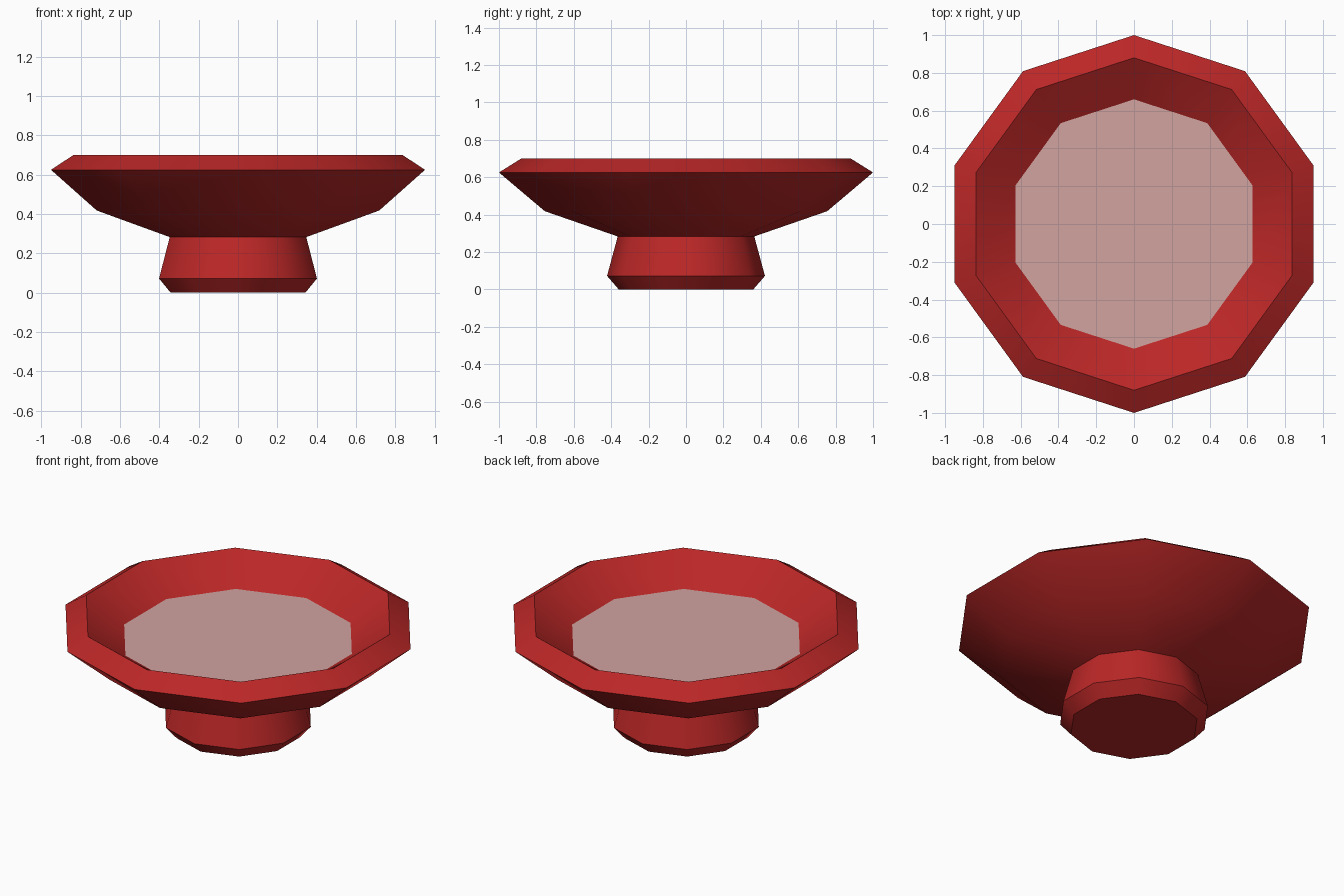
import bpy, bmesh, math

if "Cube" in bpy.data.objects:
    bpy.data.objects.remove(bpy.data.objects["Cube"])

SIDES = 10  # decagon with a corner pointing along +y


def material(name, rgb):
    m = bpy.data.materials.new(name)
    m.diffuse_color = (*rgb, 1.0)
    m.use_nodes = True
    m.node_tree.nodes["Principled BSDF"].inputs["Base Color"].default_value = m.diffuse_color
    return m


def ring(bm, r, z):
    return [bm.verts.new((r * math.sin(2 * math.pi * i / SIDES),
                          r * math.cos(2 * math.pi * i / SIDES), z))
            for i in range(SIDES)]


def lathe(name, profile, mat):
    """Revolve an (r, z) profile and cap both ends."""
    bm = bmesh.new()
    rings = [ring(bm, r, z) for r, z in profile]
    for a, b in zip(rings, rings[1:]):
        for i in range(SIDES):
            j = (i + 1) % SIDES
            bm.faces.new((a[i], a[j], b[j], b[i]))
    bm.faces.new(rings[0])
    if len(rings) > 1:
        bm.faces.new(rings[-1])
    bmesh.ops.recalc_face_normals(bm, faces=bm.faces)
    if len(rings) == 1:
        for f in bm.faces:
            if f.normal.z < 0:
                f.normal_flip()
    me = bpy.data.meshes.new(name)
    bm.to_mesh(me)
    bm.free()
    me.materials.append(mat)
    ob = bpy.data.objects.new(name, me)
    bpy.context.collection.objects.link(ob)
    return ob


red = material("red_glaze", (0.50, 0.02, 0.02))
pale = material("pale_pink_filling", (0.64, 0.37, 0.35))

# Bowl with foot, neck, flared body, bevelled rim and hollow inside
bowl = lathe("bowl", [(0.36, 0.0), (0.422, 0.072), (0.365, 0.283), (0.755, 0.418),
                      (1.0, 0.625), (0.88, 0.70), (0.66, 0.55), (0.45, 0.42)], red)

# Flat filling surface inside the bowl
lathe("filling", [(0.66, 0.55)], pale)

# Smooth around the sides, crisp at the profile corners
bpy.ops.object.select_all(action='DESELECT')
bowl.select_set(True)
bpy.context.view_layer.objects.active = bowl
bpy.ops.object.shade_smooth_by_angle(angle=math.radians(40))
